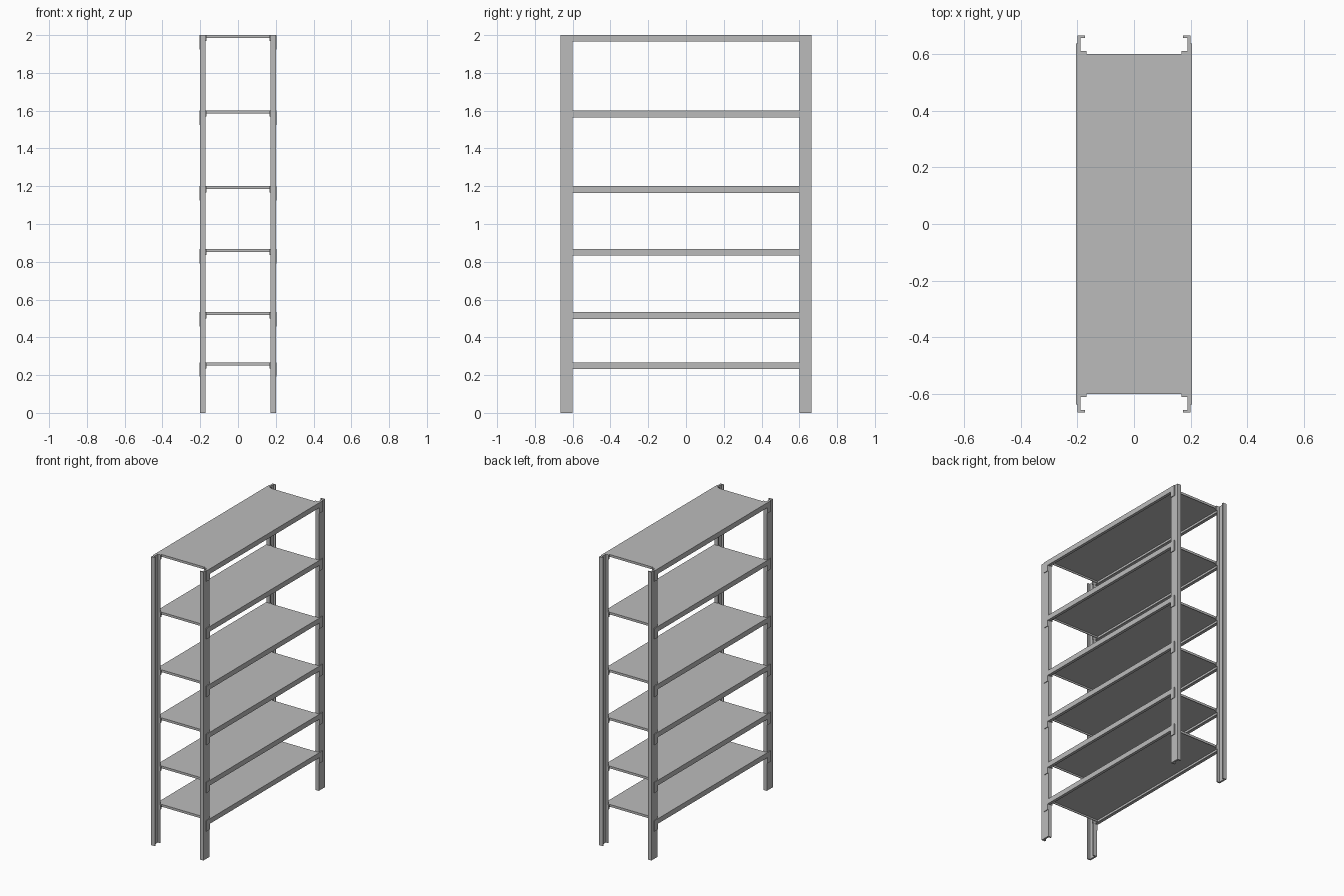
import bpy, bmesh

cube = bpy.data.objects.get("Cube")
if cube:
    bpy.data.objects.remove(cube, do_unlink=True)

steel = bpy.data.materials.new("grey_steel")
steel.use_nodes = True
GREY = (0.5, 0.5, 0.5, 1)
steel.diffuse_color = GREY
steel.node_tree.nodes["Principled BSDF"].inputs["Base Color"].default_value = GREY

W, L, END = 0.205, 0.6, 0.665      # half width, half deck length, half total length
POST = 0.2                         # outer face of the posts
SHEET, RAIL = 0.005, 0.035         # sheet thickness, rail height


def extrude_profile(name, points, start, end, axis):
    """Extrude a closed outline along y (points are x, z) or z (points are x, y)."""
    def place(a, b, t):
        return (a, t, b) if axis == "y" else (a, b, t)
    bm = bmesh.new()
    rings = [[bm.verts.new(place(a, b, t)) for a, b in points] for t in (start, end)]
    bm.faces.new(rings[0])
    bm.faces.new(rings[1])
    n = len(points)
    for i in range(n):
        j = (i + 1) % n
        bm.faces.new((rings[0][i], rings[0][j], rings[1][j], rings[1][i]))
    bmesh.ops.recalc_face_normals(bm, faces=bm.faces)
    mesh = bpy.data.meshes.new(name)
    bm.to_mesh(mesh)
    bm.free()
    mesh.materials.append(steel)
    obj = bpy.data.objects.new(name, mesh)
    bpy.context.collection.objects.link(obj)
    return obj


def block(name, x0, x1, y0, y1, z0, z1):
    return extrude_profile(name, [(x0, y0), (x1, y0), (x1, y1), (x0, y1)], z0, z1, "z")


def corners():
    for sx, side in ((1, "left"), (-1, "right")):
        for sy, end in ((-1, "front"), (1, "back")):
            yield sx, sy, f"{end}_{side}"


# Four C-channel posts opening inwards
channel = [(POST, L), (POST, END), (0.173, END), (0.173, END - 0.009),
           (0.188, END - 0.009), (0.188, L + 0.01), (0.173, L + 0.01), (0.173, L)]
for sx, sy, where in corners():
    extrude_profile(f"{where}_post", [(sx * x, sy * y) for x, y in channel], 0, 2, "z")

# Shelf section: thin deck, side rails folded down, and small inward lips
half = [(W, 0), (W, -RAIL), (0.185, -RAIL), (0.185, -RAIL + SHEET),
        (W - SHEET, -RAIL + SHEET), (W - SHEET, -SHEET)]
section = half + [(-x, z) for x, z in reversed(half)]

for n, top in enumerate((0.267, 0.533, 0.867, 1.2, 1.6, 2.0), 1):
    extrude_profile(f"shelf_{n}", [(x, top + z) for x, z in section], -L, L, "y")

    # Folded edge at each short end
    for sy, end in ((-1, "front"), (1, "back")):
        block(f"shelf_{n}_{end}_edge", -W + SHEET, W - SHEET,
              sy * (L - SHEET), sy * L, top - 0.016, top - SHEET)

    # Corner hooks: a plate outside the post and a tab over its inner lip
    for sx, sy, where in corners():
        block(f"shelf_{n}_{where}_hook", sx * POST, sx * W,
              sy * L, sy * 0.637, top - 0.075, top)
        block(f"shelf_{n}_{where}_tab", sx * 0.167, sx * 0.173,
              sy * L, sy * (L + 0.01), top - 0.032, top)
